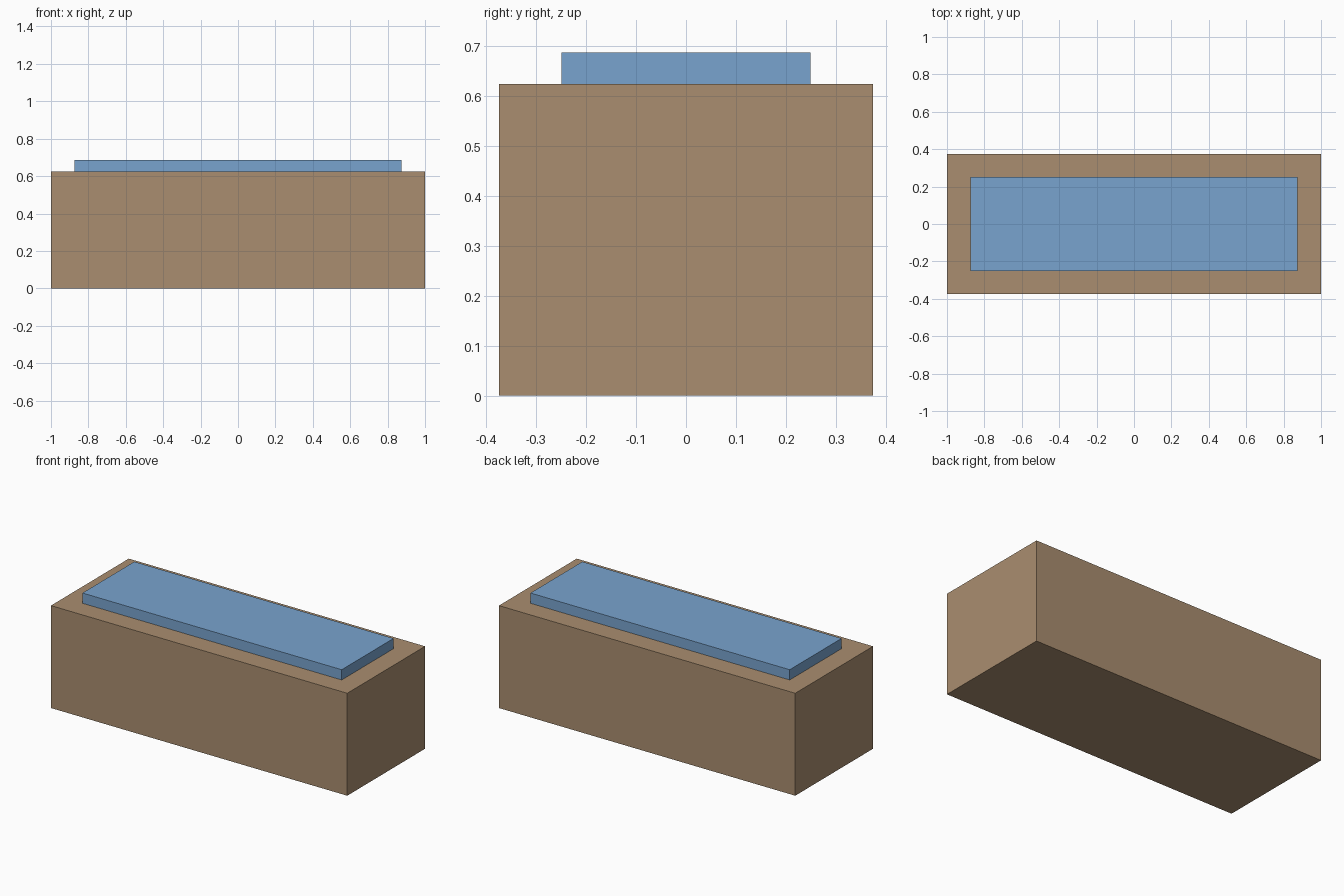
import bpy

if "Cube" in bpy.data.objects:
    bpy.data.objects.remove(bpy.data.objects["Cube"])


def material(name, rgb):
    mat = bpy.data.materials.new(name)
    mat.diffuse_color = (*rgb, 1.0)
    mat.use_nodes = True
    mat.node_tree.nodes["Principled BSDF"].inputs["Base Color"].default_value = mat.diffuse_color
    return mat


def box(name, size, z_bottom, mat):
    """Box centred on x and y, resting on z_bottom."""
    bpy.ops.mesh.primitive_cube_add(size=1, location=(0, 0, z_bottom + size[2] / 2))
    obj = bpy.context.object
    obj.name = name
    obj.scale = size
    bpy.ops.object.transform_apply(location=False, rotation=False, scale=True)
    obj.data.materials.append(mat)
    return obj


BODY_HEIGHT = 0.625

# Solid trough body
box("trough_body", (2.0, 0.75, BODY_HEIGHT), 0, material("brown", (0.40, 0.27, 0.16)))

# Inset slab of water raised above the body
box("water_slab", (1.75, 0.5, 0.0625), BODY_HEIGHT, material("blue", (0.19, 0.37, 0.62)))
